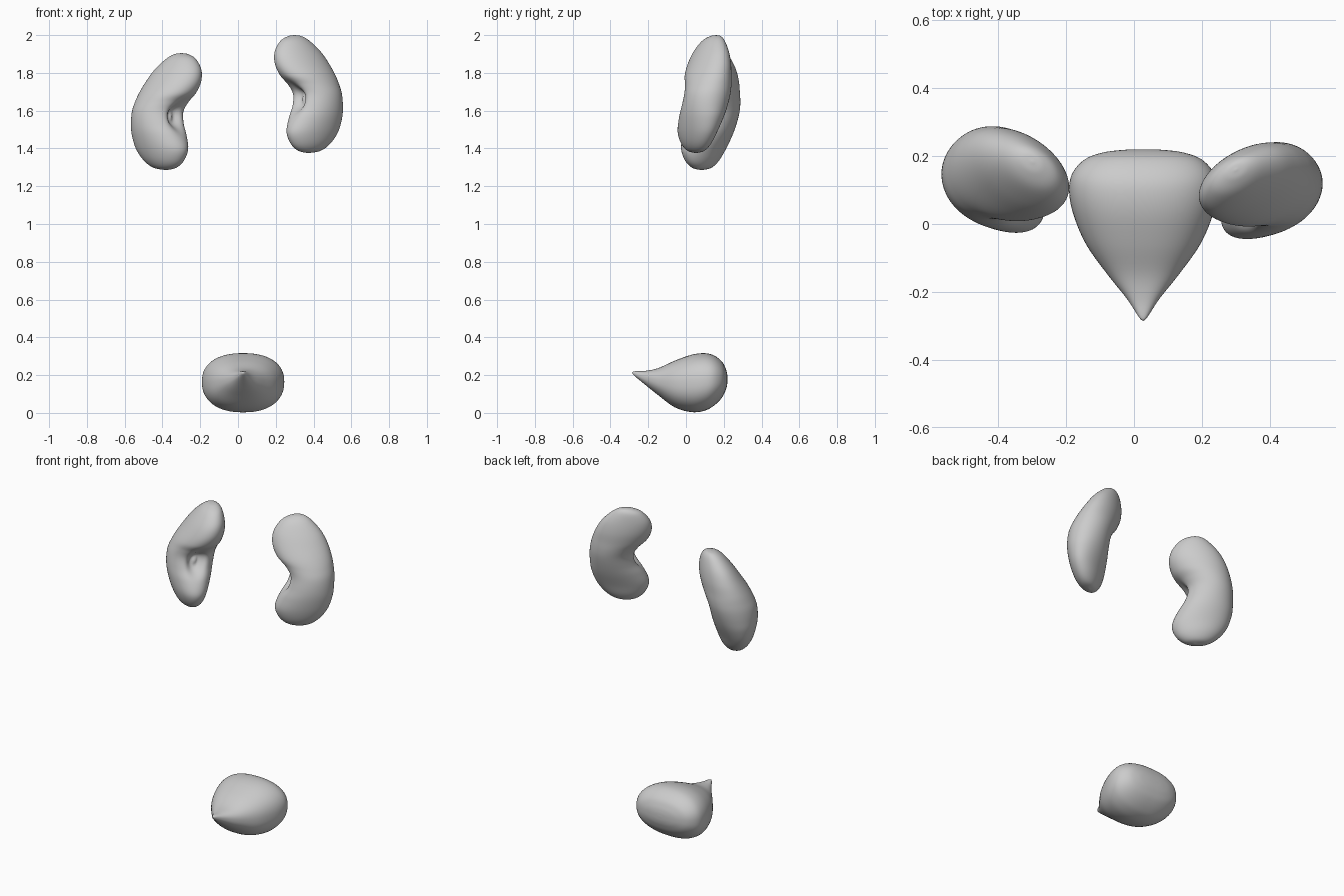
import bpy, bmesh, math
from math import sin, cos, tau, exp, radians, copysign
from mathutils import Vector

cube = bpy.data.objects.get("Cube")
if cube:
    bpy.data.objects.remove(cube)

grey = bpy.data.materials.new("soft grey")
grey.use_nodes = True
colour = (0.6, 0.6, 0.6, 1)
grey.diffuse_color = colour
grey.node_tree.nodes["Principled BSDF"].inputs["Base Color"].default_value = colour


def smooth_rows(rows, steps):
    """Catmull-Rom interpolation through rows of section values."""
    rows = [Vector(r) for r in rows]
    padded = [rows[0] * 2 - rows[1]] + rows + [rows[-1] * 2 - rows[-2]]
    out = []
    for a, b, c, d in zip(padded, padded[1:], padded[2:], padded[3:]):
        for i in range(steps):
            u = i / steps
            out.append(0.5 * (2 * b + (c - a) * u + (2 * a - 5 * b + 4 * c - d) * u**2
                              + (3 * b - a - 3 * c + d) * u**3))
    return out + [rows[-1]]


def loft(name, rings):
    """Skin a list of rings; the first and last are single points."""
    bm = bmesh.new()
    first, last = bm.verts.new(rings[0][0]), bm.verts.new(rings[-1][0])
    loops = [[bm.verts.new(p) for p in ring] for ring in rings[1:-1]]
    n = len(loops[0])
    for k in range(n):
        j = (k + 1) % n
        bm.faces.new((first, loops[0][j], loops[0][k]))
        bm.faces.new((last, loops[-1][k], loops[-1][j]))
        for low, high in zip(loops, loops[1:]):
            bm.faces.new((low[k], low[j], high[j], high[k]))
    bmesh.ops.recalc_face_normals(bm, faces=bm.faces)
    for f in bm.faces:
        f.smooth = True
    mesh = bpy.data.meshes.new(name)
    bm.to_mesh(mesh)
    bm.free()
    mesh.materials.append(grey)
    obj = bpy.data.objects.new(name, mesh)
    bpy.context.collection.objects.link(obj)
    return obj


def boxy(v):
    """Fuller than a plain sine, for a slightly squared section."""
    return copysign(abs(v)**.86, v)


ANGLES = [tau * k / 80 for k in range(80)]

# Kidney sections: height, back edge, hilum edge, sideways shift, half thickness
KIDNEY = [(0, 0, 0, -.045, 0), (.02, -.07, .06, -.048, .035), (.08, -.125, .105, -.05, .062),
          (.18, -.172, .128, -.049, .084), (.30, -.198, .105, -.04, .104),
          (.4, -.205, .075, -.03, .114), (.5, -.205, .062, -.017, .118),
          (.58, -.198, .085, -.003, .116), (.66, -.186, .128, .012, .11),
          (.76, -.162, .15, .034, .096), (.86, -.125, .142, .053, .076),
          (.95, -.07, .10, .07, .05), (.99, -.03, .05, .08, .025), (1, .01, .01, .084, 0)]


def kidney(name, side, centre, base, height, turn, broad, thick):
    c, s = cos(radians(turn)), sin(radians(turn))
    rings = []
    for up, back, front, shift, half in smooth_rows(KIDNEY, 6):
        mid, reach = (back + front) / 2, (front - back) / 2
        ring = []
        for a in ANGLES:
            h, t = mid + reach * cos(a), half * sin(a)
            # narrow sinus with a small lump inside, on the hilum side
            if cos(a) > 0:
                d = ((up - .46) / .1)**2 + ((t + .01) / .035)**2
                h -= .07 * exp(-d) - .035 * exp(-5 * d)
            h, t = h * broad, t * thick + shift
            ring.append((side * (centre[0] - c * h - s * t),
                         centre[1] - s * h + c * t, base + up * height))
        rings.append(ring)
    return loft(name, rings)


kidney("left_kidney", 1, (.35, .092), 1.375, .625, 30, 1.0, 1.0)
kidney("right_kidney", -1, (.355, .12), 1.285, .62, 35, 1.03, 1.14)

# Bladder sections from beak to back: y, half width, bottom, top
BLADDER = [(-.285, 0, .212, .212), (-.275, .012, .198, .22), (-.22, .048, .152, .222),
           (-.15, .104, .096, .236), (-.06, .168, .03, .276), (.03, .206, .004, .308),
           (.1, .218, .012, .316), (.15, .208, .04, .303), (.19, .172, .08, .272),
           (.21, .12, .12, .235), (.218, .06, .15, .205), (.22, 0, .178, .178)]
rings = []
for y, wide, low, high in smooth_rows(BLADDER, 5):
    rings.append([(.027 + wide * boxy(cos(a)), y,
                   (low + high) / 2 + (high - low) / 2 * boxy(sin(a))) for a in ANGLES])
loft("bladder", rings)
